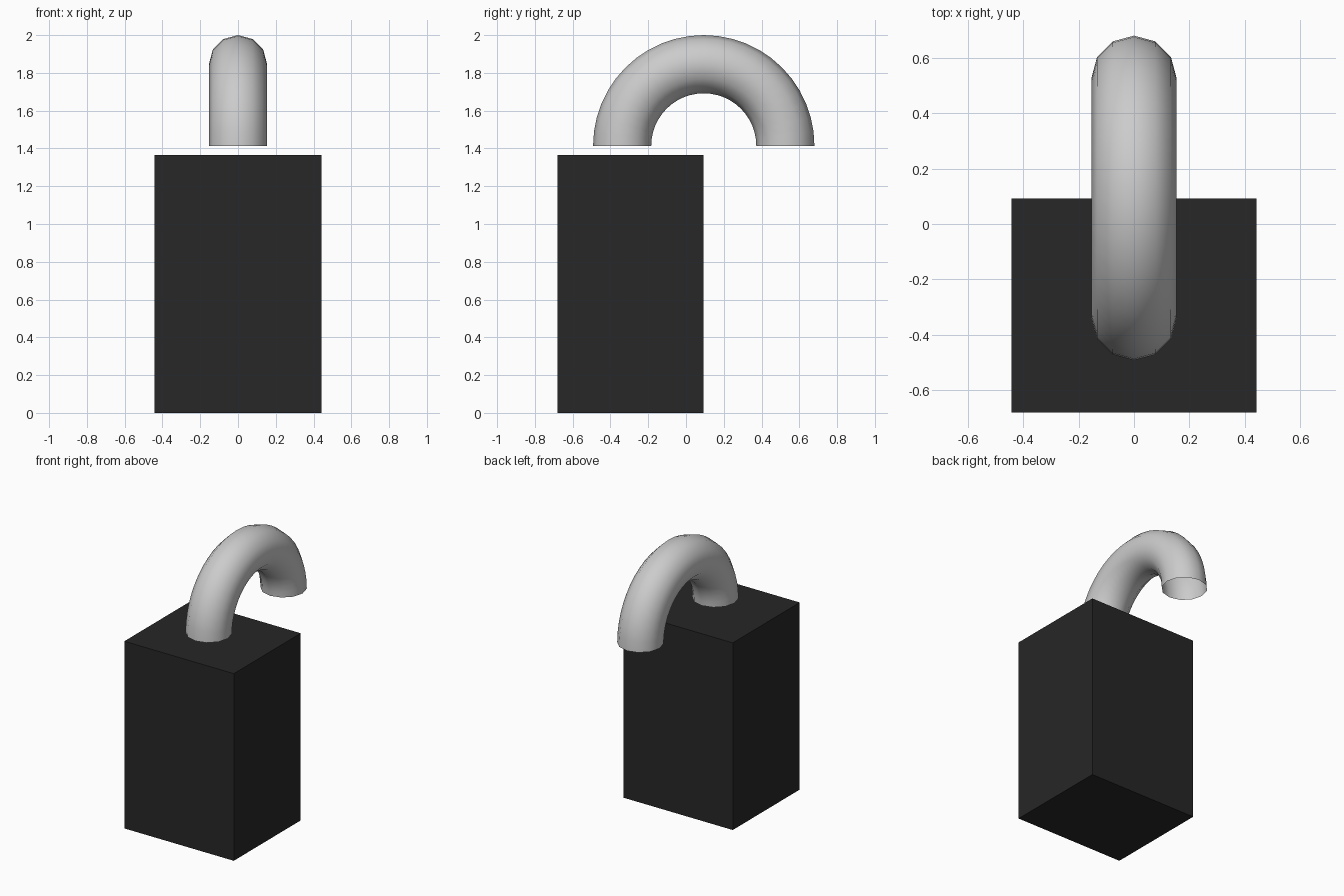
import bpy, bmesh
from math import radians
from mathutils import Matrix

if "Cube" in bpy.data.objects:
    bpy.data.objects.remove(bpy.data.objects["Cube"])

# Dark rectangular body
bpy.ops.mesh.primitive_cube_add(size=1, location=(0, -0.294, 0.683))
body = bpy.context.object
body.name = "body"
body.scale = (0.884, 0.772, 1.366)
bpy.ops.object.transform_apply(location=False, rotation=False, scale=True)
dark = bpy.data.materials.new("dark")
dark.diffuse_color = (0.02, 0.02, 0.021, 1)
dark.use_nodes = True
dark.node_tree.nodes["Principled BSDF"].inputs["Base Color"].default_value = dark.diffuse_color
body.data.materials.append(dark)

# Arched tube: upper half of a torus, open at both ends
bpy.ops.mesh.primitive_torus_add(major_radius=0.432, minor_radius=0.154,
                                 major_segments=48, minor_segments=12,
                                 location=(0, 0.094, 1.414))
arch = bpy.context.object
arch.name = "arch"
arch.data.transform(Matrix.Rotation(radians(90), 4, 'Y'))
bm = bmesh.new()
bm.from_mesh(arch.data)
bmesh.ops.delete(bm, geom=[v for v in bm.verts if v.co.z < -1e-4], context='VERTS')
bm.to_mesh(arch.data)
bm.free()
bpy.ops.object.shade_smooth()
